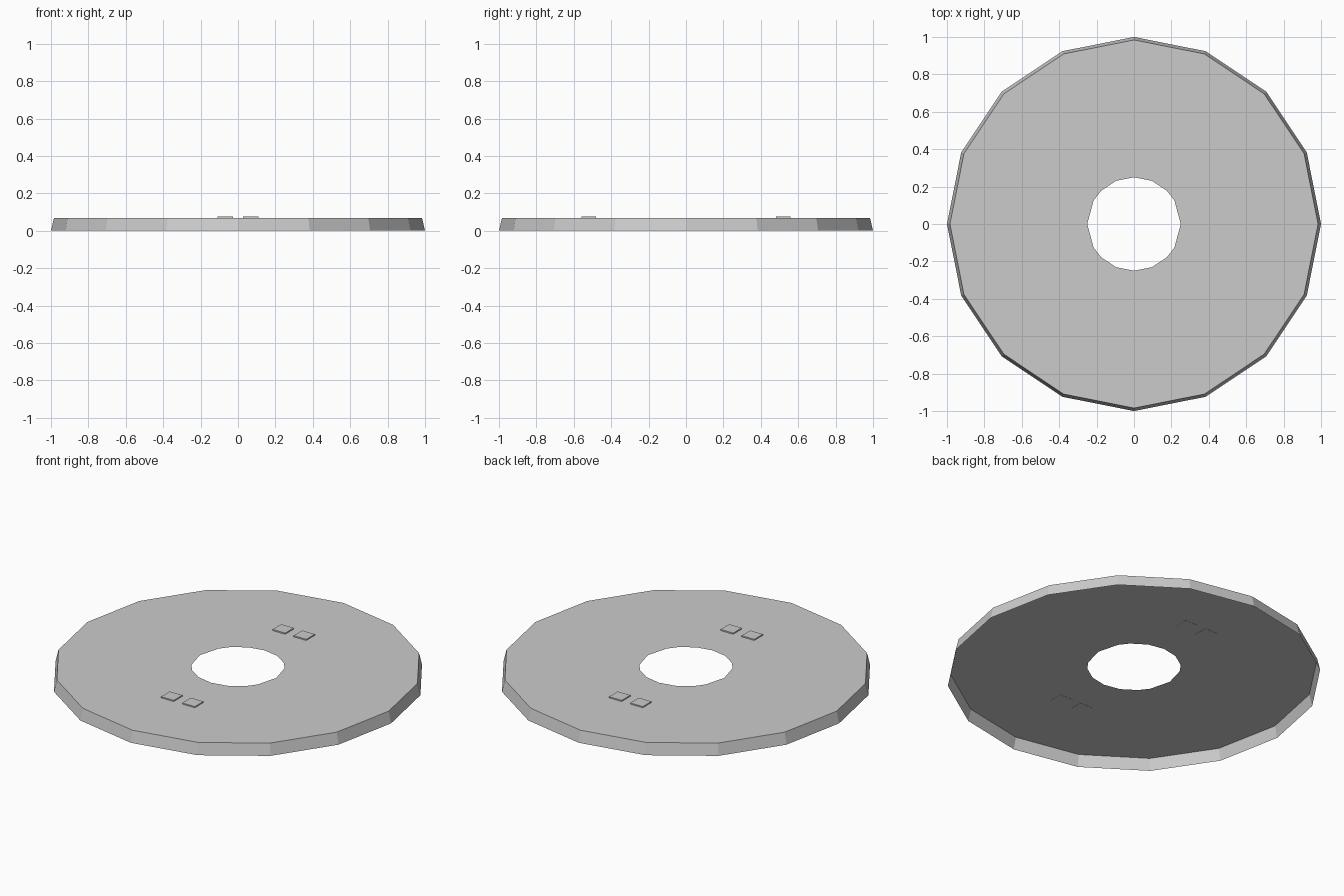
import bpy, bmesh, math

cube = bpy.data.objects.get("Cube")
if cube:
    bpy.data.objects.remove(cube)

TOP = 0.068
SIDES = 16

grey = bpy.data.materials.new("light grey")
grey.use_nodes = True
colour = (0.6, 0.6, 0.6, 1)
grey.diffuse_color = colour
grey.node_tree.nodes["Principled BSDF"].inputs["Base Color"].default_value = colour


def finish(bm, name):
    mesh = bpy.data.meshes.new(name)
    bm.to_mesh(mesh)
    bm.free()
    mesh.materials.append(grey)
    obj = bpy.data.objects.new(name, mesh)
    bpy.context.collection.objects.link(obj)
    return obj


def ring(bm, radius, z, angles):
    return [bm.verts.new((radius * math.cos(a), radius * math.sin(a), z)) for a in angles]


# Hollow disc: open sloping skirt and a thin top sheet with a central hole
even = [math.tau * i / SIDES for i in range(SIDES)]
side_angle = math.radians(30)
hole_angles = list(even)
for index, angle in ((1, side_angle), (7, math.pi - side_angle),
                     (9, math.pi + side_angle), (15, -side_angle)):
    hole_angles[index] = angle

bm = bmesh.new()
rings = [ring(bm, 1.0, 0, even),
         ring(bm, 0.984, TOP, even),
         ring(bm, 0.25, TOP, hole_angles)]
for outer, inner in zip(rings, rings[1:]):
    for i in range(SIDES):
        j = (i + 1) % SIDES
        bm.faces.new((outer[i], outer[j], inner[j], inner[i]))
finish(bm, "hollow_disc")

# Two pairs of low square pads on the top
for y, row in ((-0.52, "front"), (0.52, "back")):
    for x, side in ((-0.069, "right"), (0.069, "left")):
        bm = bmesh.new()
        bmesh.ops.create_cube(bm, size=1)
        bmesh.ops.scale(bm, vec=(0.082, 0.08, 0.008), verts=bm.verts)
        bmesh.ops.translate(bm, vec=(x, y, TOP + 0.003), verts=bm.verts)
        finish(bm, f"{row}_{side}_pad")
